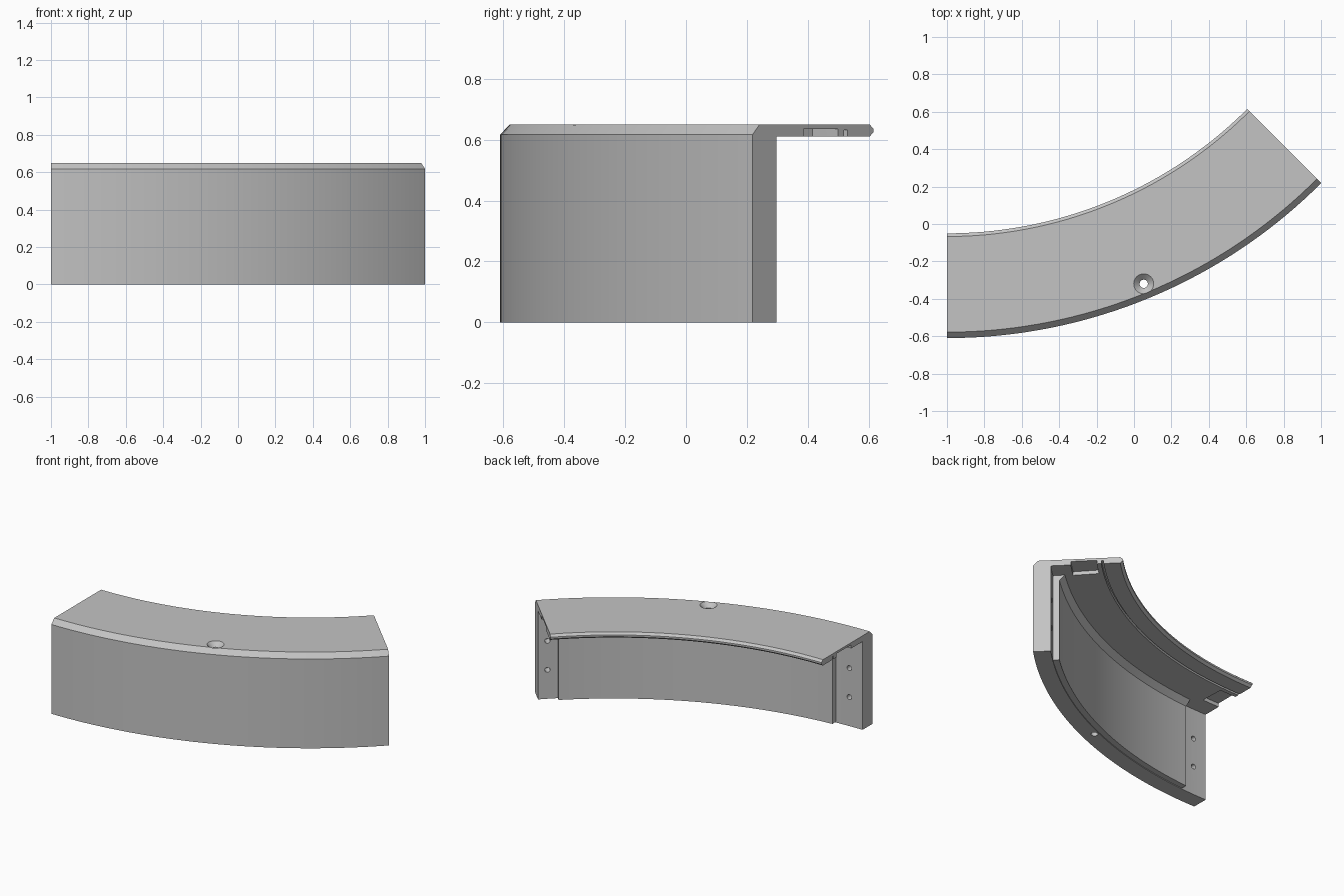
import bpy, bmesh, math
from mathutils import Matrix, Vector

cube = bpy.data.objects.get("Cube")
if cube:
    bpy.data.objects.remove(cube, do_unlink=True)

CX, CY = -1.0, 2.22            # centre of the arc
SWEEP = math.radians(45)
R_OUT, R_WALL, R_LINER, R_IN = 2.83, 2.72, 2.68, 2.27
TOP, UNDER = 0.65, 0.61

grey = bpy.data.materials.new("plain grey")
grey.use_nodes = True
grey.diffuse_color = (0.55, 0.55, 0.55, 1)
grey.node_tree.nodes["Principled BSDF"].inputs["Base Color"].default_value = (0.55, 0.55, 0.55, 1)


def arc_point(r, a, z):
    return Vector((CX + r * math.sin(a), CY - r * math.cos(a), z))


def finish(name, bm):
    bmesh.ops.recalc_face_normals(bm, faces=bm.faces)
    mesh = bpy.data.meshes.new(name)
    bm.to_mesh(mesh)
    bm.free()
    obj = bpy.data.objects.new(name, mesh)
    bpy.context.collection.objects.link(obj)
    mesh.materials.append(grey)
    return obj


def sweep(name, profile, a0, a1, steps=36):
    """Sweep a closed (radius, height) profile along the arc."""
    bm = bmesh.new()
    rings = [[bm.verts.new(arc_point(r, a0 + (a1 - a0) * i / steps, z)) for r, z in profile]
             for i in range(steps + 1)]
    n = len(profile)
    for p, q in zip(rings, rings[1:]):
        for k in range(n):
            bm.faces.new((p[k], p[(k + 1) % n], q[(k + 1) % n], q[k]))
    bm.faces.new(rings[0])
    bm.faces.new(rings[-1])
    return finish(name, bm)


def cone(name, centre, axis, r1, r2, depth):
    bm = bmesh.new()
    turn = axis.to_track_quat("Z", "Y").to_matrix().to_4x4()
    bmesh.ops.create_cone(bm, cap_ends=True, segments=32, radius1=r1, radius2=r2,
                          depth=depth, matrix=Matrix.Translation(centre) @ turn)
    return finish(name, bm)


def cut(obj, cutter):
    cutter.hide_render = True
    mod = obj.modifiers.new("cut", "BOOLEAN")
    mod.operation, mod.solver, mod.object = "DIFFERENCE", "EXACT", cutter
    bpy.context.view_layer.objects.active = obj
    bpy.ops.object.modifier_apply(modifier=mod.name)
    bpy.data.objects.remove(cutter, do_unlink=True)


# Outer wall and top plate, with a drip groove under the plate
shell = sweep("curved_shell", [
    (R_OUT, 0), (R_OUT, 0.617), (R_OUT - 0.032, TOP),
    (R_IN + 0.017, TOP), (R_IN, 0.636), (R_IN, 0.624), (R_IN + 0.017, UNDER),
    (2.39, UNDER), (2.39, 0.632), (2.405, 0.632), (2.405, UNDER),
    (R_WALL, UNDER), (R_WALL, 0)], 0, SWEEP)

# Thicker inner wall, set back from both ends, flaring into the plate
start, stop = 0.2 / R_WALL, SWEEP - 0.125 / R_WALL
liner = sweep("inner_liner", [
    (R_WALL + 0.003, 0.006), (R_LINER, 0.006), (R_LINER, 0.575),
    (R_LINER - 0.035, UNDER), (R_LINER - 0.035, UNDER + 0.002),
    (R_WALL + 0.003, UNDER + 0.002)], start, stop)

# Joint pockets under the plate at each end
pocket = [(2.433, 0.58), (2.595, 0.58), (2.595, 0.635), (2.433, 0.635)]
setback = 0.125 / 2.5
for a0, a1 in ((-0.01, setback), (SWEEP - setback, SWEEP + 0.01)):
    cut(shell, sweep("pocket_cutter", pocket, a0, a1, 4))

# Blind screw holes in the wall ends
for a in (0.1 / R_WALL, SWEEP - 0.06 / R_WALL):
    for z in (0.2, 0.4):
        axis = Vector((math.sin(a), -math.cos(a), 0))
        cut(shell, cone("screw_cutter", arc_point(R_WALL, a, z), axis, 0.017, 0.017, 0.12))

# Countersunk hole running down through the wall
mid = SWEEP / 2
up = Vector((0, 0, 1))
cut(shell, cone("bore_cutter", arc_point(2.749, mid, 0.33), up, 0.022, 0.022, 0.8))
cut(shell, cone("sink_cutter", arc_point(2.749, mid, 0.64), up, 0.022, 0.064, 0.04))

# Smooth curves, sharp edges
for obj in (shell, liner):
    bpy.ops.object.select_all(action="DESELECT")
    obj.select_set(True)
    bpy.context.view_layer.objects.active = obj
    bpy.ops.object.shade_smooth_by_angle(angle=math.radians(25))
